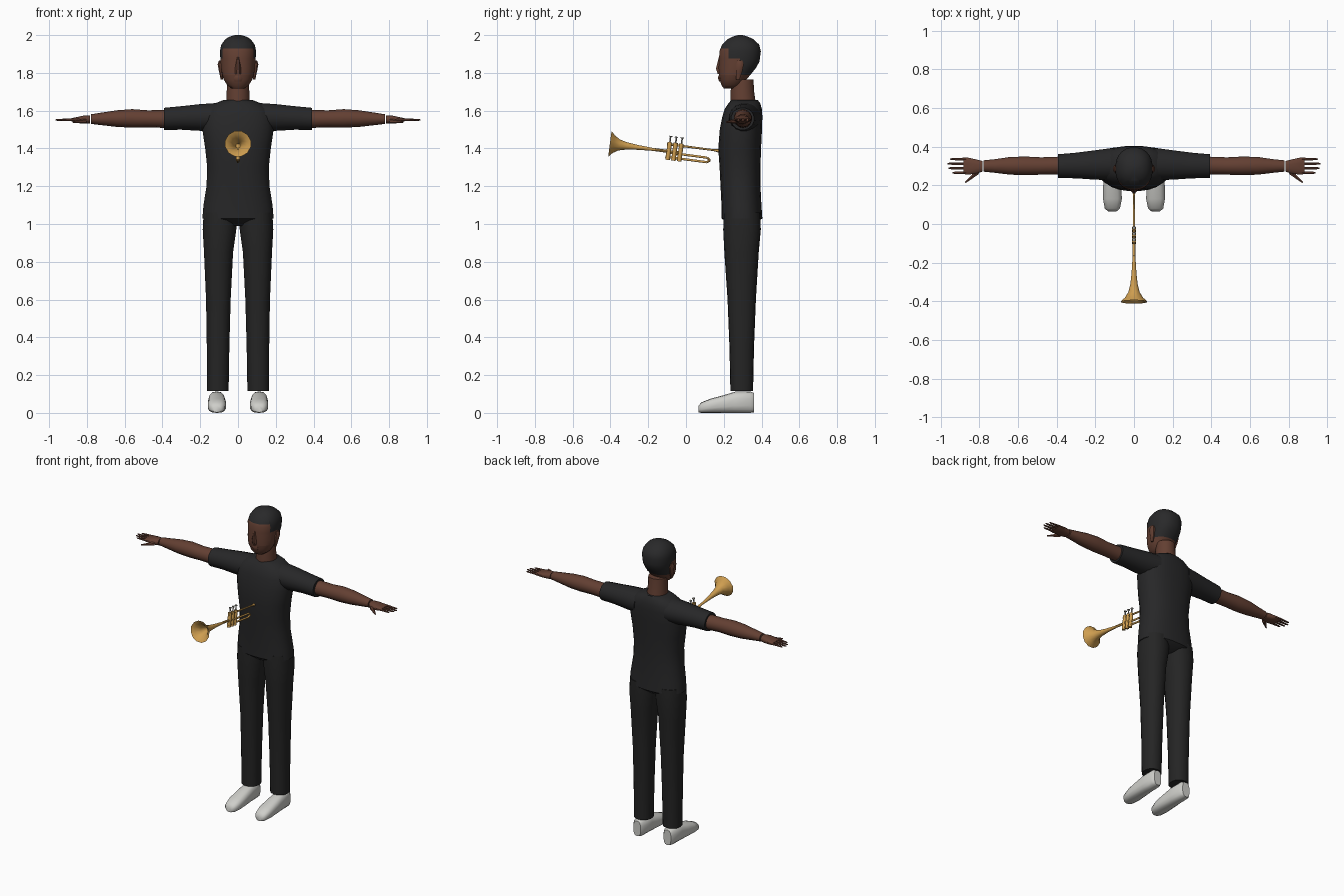
import bpy, bmesh, math
from mathutils import Vector, Matrix

cube = bpy.data.objects.get("Cube")
if cube:
    bpy.data.objects.remove(cube, do_unlink=True)


def material(name, r, g, b):
    m = bpy.data.materials.new(name)
    m.use_nodes = True
    m.diffuse_color = (r, g, b, 1)
    m.node_tree.nodes["Principled BSDF"].inputs["Base Color"].default_value = (r, g, b, 1)
    return m


SKIN = material("brown skin", .125, .05, .032)
SHIRT = material("black shirt", .02, .02, .021)
TROUSERS = material("black trousers", .018, .018, .018)
HAIR = material("black hair", .022, .022, .023)
SHOE = material("pale grey shoe", .62, .62, .59)
BRASS = material("brass", .62, .34, .08)
STEEL = material("steel", .3, .29, .26)


def finish(name, bm, mats, angle=45):
    bmesh.ops.recalc_face_normals(bm, faces=bm.faces)
    me = bpy.data.meshes.new(name)
    bm.to_mesh(me)
    bm.free()
    for m in mats:
        me.materials.append(m)
    ob = bpy.data.objects.new(name, me)
    bpy.context.collection.objects.link(ob)
    bpy.ops.object.select_all(action='DESELECT')
    ob.select_set(True)
    bpy.context.view_layer.objects.active = ob
    bpy.ops.object.shade_smooth_by_angle(angle=math.radians(angle))
    return ob


def loft_mesh(axis, rings, n=16, power=1.0):
    """Rings are (position, low a, high a, low b, high b) across the axis."""
    bm = bmesh.new()
    loops = []
    for p, a0, a1, b0, b1 in rings:
        loop = []
        for i in range(n):
            t = 2 * math.pi * (i + .5) / n
            c, s = math.cos(t), math.sin(t)
            a = (a0 + a1) / 2 + (a1 - a0) / 2 * math.copysign(abs(c) ** power, c)
            b = (b0 + b1) / 2 + (b1 - b0) / 2 * math.copysign(abs(s) ** power, s)
            co = {'x': (p, a, b), 'y': (a, p, b), 'z': (a, b, p)}[axis]
            loop.append(bm.verts.new(co))
        loops.append(loop)
    for l, k in zip(loops, loops[1:]):
        for i in range(n):
            j = (i + 1) % n
            bm.faces.new((l[i], l[j], k[j], k[i]))
    bm.faces.new(loops[0])
    bm.faces.new(loops[-1])
    return bm


def loft(name, axis, rings, mat, n=16, power=1.0, mirror=False):
    bm = loft_mesh(axis, rings, n, power)
    if mirror:
        bmesh.ops.scale(bm, vec=(-1, 1, 1), verts=bm.verts)
    return finish(name, bm, [mat])


def rod(name, a, b, r0, r1, mat, n=8, flip=1):
    a, b = Vector(a), Vector(b)
    a.x *= flip
    b.x *= flip
    d = b - a
    bm = bmesh.new()
    mat4 = Matrix.Translation((a + b) / 2) @ d.to_track_quat('Z', 'Y').to_matrix().to_4x4()
    bmesh.ops.create_cone(bm, cap_ends=True, segments=n, radius1=r0, radius2=r1,
                          depth=d.length, matrix=mat4)
    return finish(name, bm, [mat])


# Torso and neck
loft("shirt", 'z', [
    (.99, -.06, .06, .24, .35), (1.03, -.19, .19, .187, .405),
    (1.1, -.184, .184, .187, .4), (1.2, -.168, .168, .182, .395),
    (1.3, -.164, .164, .177, .395), (1.4, -.175, .175, .17, .398),
    (1.5, -.19, .19, .178, .403), (1.57, -.187, .187, .192, .405),
    (1.61, -.165, .165, .205, .402), (1.64, -.12, .12, .225, .393),
    (1.657, -.075, .075, .24, .38)], SHIRT, 24, .85)
loft("neck", 'z', [(1.63, -.065, .065, .235, .372), (1.7, -.061, .061, .235, .362),
                   (1.765, -.058, .058, .24, .358)], SKIN)

# Head, with the hairline cut into the skull
bm = loft_mesh('z', [
    (1.718, -.035, .035, .2, .27), (1.735, -.058, .058, .187, .3),
    (1.765, -.076, .076, .178, .32), (1.79, -.084, .084, .174, .342),
    (1.825, -.09, .09, .172, .37), (1.86, -.093, .093, .174, .39),
    (1.915, -.097, .097, .176, .397), (1.95, -.089, .089, .19, .388),
    (1.98, -.066, .066, .222, .355), (1.993, -.042, .042, .25, .325),
    (2.0, -.015, .015, .275, .3)], 24, .9)
hairline = [(.1, 1.93), (.225, 1.875), (.285, 1.79)]
for y, z in hairline:
    for co, no in (((0, y, z), (0, 1, 0)), ((0, y, z), (0, 0, 1))):
        bmesh.ops.bisect_plane(bm, geom=bm.verts[:] + bm.edges[:] + bm.faces[:],
                               plane_co=co, plane_no=no)
for f in bm.faces:
    c = f.calc_center_median()
    f.material_index = int(any(c.y > y and c.z > z for y, z in hairline))
finish("head", bm, [SKIN, HAIR])
loft("nose", 'z', [(1.795, -.018, .018, .166, .2), (1.822, -.017, .017, .157, .2),
                   (1.885, -.008, .008, .173, .2)], SKIN, 8)
loft("lips", 'z', [(1.755, -.02, .02, .175, .2), (1.77, -.026, .026, .168, .2),
                   (1.785, -.018, .018, .17, .2)], SKIN, 8)

# Limbs, mirrored left and right
for side, flip in (("left", 1), ("right", -1)):
    mir = flip < 0
    loft(side + "_ear", 'z', [(1.765, .08, .092, .265, .285), (1.81, .08, .102, .262, .3),
                              (1.845, .08, .109, .264, .307), (1.865, .085, .102, .272, .3)],
         SKIN, 8, mirror=mir)
    loft(side + "_sleeve", 'x', [
        (.11, .225, .395, 1.49, 1.642), (.2, .228, .383, 1.492, 1.636),
        (.3, .235, .37, 1.498, 1.625), (.392, .237, .362, 1.497, 1.616)],
        SHIRT, 16, mirror=mir)
    loft(side + "_arm", 'x', [
        (.37, .255, .35, 1.508, 1.603), (.48, .254, .346, 1.512, 1.602),
        (.56, .252, .35, 1.51, 1.608), (.64, .254, .348, 1.514, 1.602),
        (.72, .264, .336, 1.523, 1.59), (.778, .27, .33, 1.53, 1.581)],
        SKIN, 14, mirror=mir)
    loft(side + "_hand", 'x', [
        (.784, .27, .327, 1.532, 1.575), (.82, .258, .336, 1.532, 1.574),
        (.86, .255, .345, 1.538, 1.565), (.883, .257, .345, 1.544, 1.56)],
        SKIN, 12, .8, mir)
    for i, tip in enumerate((.94, .96, .965, .952)):
        y = .265 + .0235 * i
        loft(f"{side}_finger_{i + 1}", 'x', [
            (.87, y - .009, y + .009, 1.545, 1.56), (tip - .01, y - .006, y + .006, 1.546, 1.556),
            (tip, y - .003, y + .003, 1.549, 1.554)], SKIN, 6, mirror=mir)
    rod(side + "_thumb", (.81, .268, 1.545), (.873, .214, 1.54), .014, .004, SKIN, 6, flip)
    loft(side + "_trouser_leg", 'z', [
        (.115, .049, .165, .235, .355), (.35, .045, .166, .23, .36),
        (.6, .038, .17, .22, .37), (.85, .025, .181, .203, .385),
        (.97, .008, .188, .197, .396), (1.06, .005, .183, .2, .393)],
        TROUSERS, 18, .9, mir)
    loft(side + "_shoe", 'y', [
        (.065, .09, .134, .003, .035), (.08, .072, .152, 0, .055),
        (.13, .062, .161, 0, .075), (.2, .064, .16, 0, .094),
        (.26, .068, .157, 0, .112), (.34, .072, .153, 0, .114),
        (.36, .085, .14, .003, .105)], SHOE, 14, .75, mir)

# Trumpet, built level along y and then tilted about the bell mouth
horn = []
bell = [(.26, .006), (.15, .013), (.09, .02), (.05, .03), (.02, .049), (.005, .066),
        (0, .07), (.012, .05), (.045, .027), (.09, .012)]
horn.append(loft("trumpet_bell", 'y', [(y + .0, -r, r, -r, r) for y, r in bell], BRASS, 12))
horn.append(rod("trumpet_bell_pipe", (0, .24, 0), (0, .38, 0), .008, .008, BRASS))
horn.append(rod("trumpet_lead_pipe", (0, .3, .038), (0, .55, .038), .006, .005, BRASS))
horn.append(rod("trumpet_mouthpiece", (0, .55, .038), (0, .59, .038), .005, .011, BRASS))
for i, z in enumerate((-.006, -.03)):
    horn.append(rod(f"trumpet_slide_{i + 1}", (0, .3, z), (0, .52, z), .006, .006, BRASS))
for i, z in enumerate((-.006, -.03)):
    horn.append(rod(f"trumpet_slide_bend_{i + 1}", (0, .52, z), (0, .538, -.018),
                    .006, .006, BRASS))
for i in range(3):
    y = .314 + .031 * i
    horn.append(rod(f"trumpet_valve_{i + 1}", (0, y, -.045), (0, y, .05), .012, .012, BRASS, 10))
    horn.append(rod(f"trumpet_valve_stem_{i + 1}", (0, y, .05), (0, y, .08), .004, .004, STEEL))
    horn.append(rod(f"trumpet_valve_button_{i + 1}", (0, y, .078), (0, y, .083),
                    .009, .009, STEEL))
tilt = Matrix.Translation((0, -.403, 1.425)) @ Matrix.Rotation(math.radians(-7.5), 4, 'X')
for ob in horn:
    ob.data.transform(tilt)
